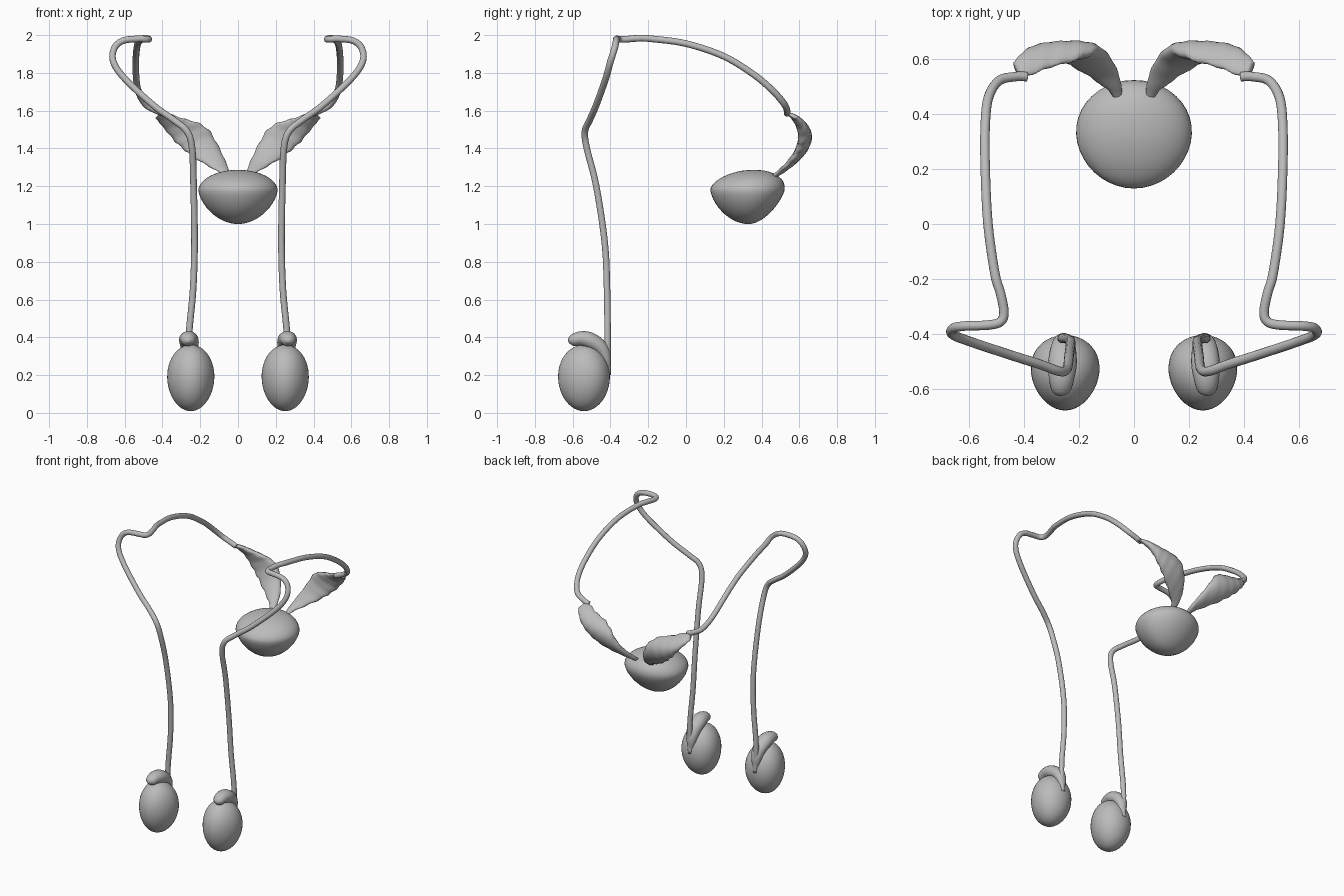
import bpy, bmesh, math
from mathutils import Vector

cube = bpy.data.objects.get("Cube")
if cube:
    bpy.data.objects.remove(cube, do_unlink=True)

grey = bpy.data.materials.new("plain grey")
grey.use_nodes = True
GREY = (0.5, 0.5, 0.5, 1)
grey.diffuse_color = GREY
grey.node_tree.nodes["Principled BSDF"].inputs["Base Color"].default_value = GREY


def finish(name, bm, mirror=True):
    """Turn a bmesh into a smooth object, mirrored to the other side if paired."""
    bmesh.ops.recalc_face_normals(bm, faces=bm.faces)
    mesh = bpy.data.meshes.new(name)
    bm.to_mesh(mesh)
    bm.free()
    mesh.materials.append(grey)
    mesh.polygons.foreach_set("use_smooth", [True] * len(mesh.polygons))
    obj = bpy.data.objects.new(name, mesh)
    bpy.context.collection.objects.link(obj)
    if mirror:
        obj.modifiers.new("other side", 'MIRROR')
    return obj


def spline(keys, steps):
    """Catmull-Rom samples through keys of any dimension."""
    out = []
    for i in range(len(keys) - 1):
        a, b = keys[max(i - 1, 0)], keys[i]
        c, d = keys[i + 1], keys[min(i + 2, len(keys) - 1)]
        for s in range(steps):
            t = s / steps
            out.append([0.5 * (2 * q + (r - p) * t + (2 * p - 5 * q + 4 * r - u) * t * t
                               + (3 * q - p - 3 * r + u) * t ** 3)
                        for p, q, r, u in zip(a, b, c, d)])
    out.append(list(keys[-1]))
    return out


def skin(bm, rings):
    """Bridge rings of points and cap both ends."""
    loops = [[bm.verts.new(p) for p in ring] for ring in rings]
    n = len(loops[0])
    for lo, hi in zip(loops, loops[1:]):
        for j in range(n):
            bm.faces.new((lo[j], lo[(j + 1) % n], hi[(j + 1) % n], hi[j]))
    bm.faces.new(loops[0])
    bm.faces.new(loops[-1])


def sweep(name, keys, steps, sides, flat=1.0):
    """Sweep a round section along x, y, z, radius keys."""
    samples = spline(keys, steps)
    pts = [Vector(s[:3]) for s in samples]
    normal = Vector((1, 0, 0))
    rings = []
    for i, p in enumerate(pts):
        tangent = (pts[min(i + 1, len(pts) - 1)] - pts[max(i - 1, 0)]).normalized()
        if i == 0 and abs(tangent.x) > 0.9:
            normal = Vector((0, 0, 1))
        normal = (normal - tangent * normal.dot(tangent)).normalized()
        side = tangent.cross(normal)
        r = samples[i][3]
        angles = [math.tau * j / sides for j in range(sides)]
        rings.append([p + normal * r * math.cos(a) + side * r * flat * math.sin(a)
                      for a in angles])
    bm = bmesh.new()
    skin(bm, rings)
    return finish(name, bm)


def blob(name, centre, shape, mirror):
    """Sphere reshaped by a function of its unit coordinates."""
    bm = bmesh.new()
    bmesh.ops.create_uvsphere(bm, u_segments=40, v_segments=24, radius=1)
    for v in bm.verts:
        v.co = Vector(centre) + Vector(shape(*v.co))
    return finish(name, bm, mirror)


# Central sac: domed on top, narrowing below, fuller at the back
def sac_shape(x, y, z):
    taper = 1 + 0.16 * z if z < 0 else 1
    w = 0.21 * taper * (1 + 0.05 * y)
    yy = 0.196 * taper * y + 0.03 * z * max(0, y) - 0.005 * z
    zz = (0.11 if z > 0 else 0.175) * z
    return w * x, yy, zz + 0.02 * y * max(0, z)


blob("central_sac", (0, 0.325, 1.175), sac_shape, False)

# Paired egg-shaped glands, narrower to the front and at the bottom
blob("egg_gland", (0.25, -0.54, 0.185),
     lambda x, y, z: (0.124 * x * (1 + 0.12 * y + 0.04 * z),
                      0.137 * y * (1 + 0.04 * z), 0.176 * z), True)

# Curved cap lying over the top and back of each gland
sweep("gland_cap", [
    (0.265, -0.622, 0.375, 0.008), (0.265, -0.605, 0.382, 0.034),
    (0.263, -0.56, 0.393, 0.046), (0.26, -0.51, 0.383, 0.052),
    (0.257, -0.455, 0.347, 0.047), (0.255, -0.425, 0.29, 0.035),
    (0.255, -0.415, 0.21, 0.012)], 5, 18, 0.85)

# Long duct from the gland, up over the top and back to the leaf gland
R = 0.0175
duct = [
    (0.255, -0.415, 0.2), (0.26, -0.415, 0.4), (0.238, -0.418, 0.65),
    (0.23, -0.43, 0.9), (0.235, -0.475, 1.2), (0.243, -0.525, 1.4),
    (0.27, -0.535, 1.49), (0.34, -0.51, 1.55), (0.45, -0.475, 1.63),
    (0.6, -0.425, 1.77), (0.66, -0.4, 1.86), (0.655, -0.378, 1.93),
    (0.61, -0.37, 1.97), (0.53, -0.367, 1.98), (0.485, -0.355, 1.978),
    (0.472, -0.32, 1.978), (0.485, -0.25, 1.983), (0.505, -0.18, 1.98),
    (0.53, 0, 1.955), (0.54, 0.2, 1.888), (0.54, 0.36, 1.79),
    (0.528, 0.46, 1.705), (0.49, 0.52, 1.635), (0.43, 0.535, 1.6),
    (0.39, 0.535, 1.585)]
sweep("long_duct", [p + (R,) for p in duct], 6, 14)

# Lumpy leaf-shaped gland: x, z, half width, half thickness
leaf = spline([
    (0.055, 1.25, 0.017, 0.02), (0.075, 1.29, 0.028, 0.026),
    (0.13, 1.355, 0.055, 0.032), (0.2, 1.425, 0.08, 0.036),
    (0.265, 1.475, 0.078, 0.036), (0.33, 1.52, 0.055, 0.033),
    (0.39, 1.56, 0.035, 0.027), (0.425, 1.575, 0.02, 0.018)], 5)
rings = []
for i, (x, z, w, t) in enumerate(leaf):
    ring = []
    for j in range(20):
        a = math.tau * j / 20
        lump = 1 + 0.09 * math.sin(i * 0.9 + 2 * a) * math.sin(i * 0.55 + a)
        px = x - 0.66 * w * lump * math.cos(a)
        pz = z + 0.75 * w * lump * math.cos(a)
        d = pz - 1.47
        py = 0.63 - (3.4 if d < 0 else 6) * d * d + t * lump * math.sin(a)
        ring.append((px, py, pz))
    rings.append(ring)
bm = bmesh.new()
skin(bm, rings)
finish("leaf_gland", bm)
